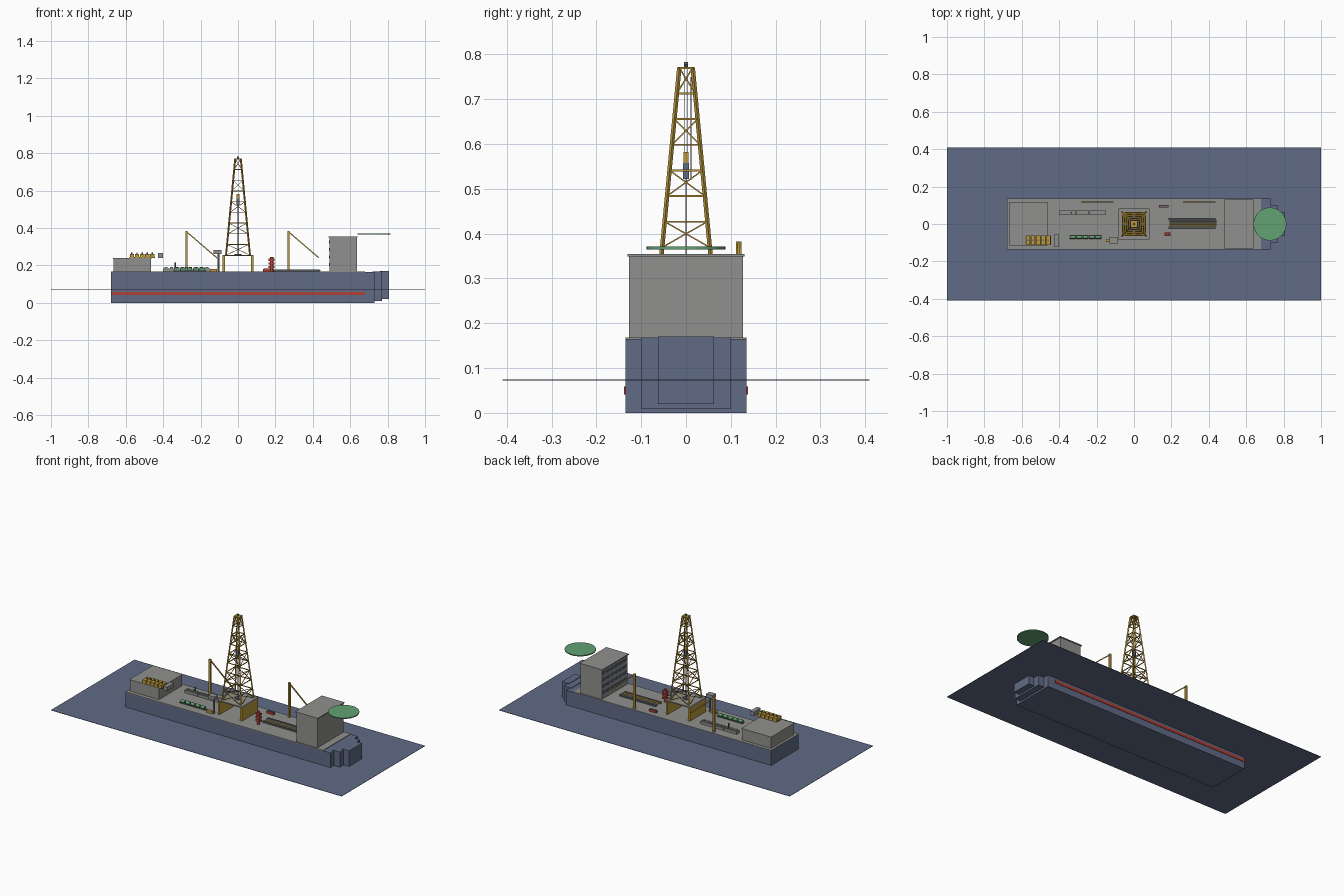
import bpy, math
from mathutils import Vector

if "Cube" in bpy.data.objects:
    bpy.data.objects.remove(bpy.data.objects["Cube"])


def material(name, r, g, b):
    m = bpy.data.materials.new(name)
    m.diffuse_color = (r, g, b, 1)
    m.use_nodes = True
    m.node_tree.nodes["Principled BSDF"].inputs["Base Color"].default_value = m.diffuse_color
    return m


BLUE = material("slate blue", 0.115, 0.145, 0.235)
GREY = material("deck grey", 0.28, 0.28, 0.27)
RED = material("red", 0.42, 0.05, 0.035)
GREEN = material("helideck green", 0.125, 0.36, 0.17)
YELLOW = material("safety yellow", 0.50, 0.32, 0.045)
DARK = material("dark steel", 0.10, 0.105, 0.115)


def mesh_object(name, verts, faces, mat):
    me = bpy.data.meshes.new(name)
    me.from_pydata(verts, [], faces)
    me.materials.append(mat)
    ob = bpy.data.objects.new(name, me)
    bpy.context.collection.objects.link(ob)
    return ob


def box(name, x, y, z, mat):
    """Box from (min, max) pairs."""
    v = [(a, b, c) for a in x for b in y for c in z]
    f = [(0, 1, 3, 2), (4, 6, 7, 5), (0, 4, 5, 1), (2, 3, 7, 6), (0, 2, 6, 4), (1, 5, 7, 3)]
    return mesh_object(name, v, f, mat)


def tube(name, a, b, r, mat, sides=8, smooth=True):
    """Straight cylinder between two points."""
    a, b = Vector(a), Vector(b)
    d = b - a
    bpy.ops.mesh.primitive_cylinder_add(vertices=sides, radius=r, depth=d.length, location=(a + b) / 2)
    ob = bpy.context.object
    ob.name = name
    ob.rotation_euler = d.to_track_quat('Z', 'Y').to_euler()
    ob.data.materials.append(mat)
    if smooth and sides > 6:
        bpy.ops.object.shade_smooth_by_angle()
    return ob


def struts(name, pairs, r, mat):
    """Many square bars in one lattice mesh."""
    verts, faces = [], []
    for a, b in pairs:
        a, b = Vector(a), Vector(b)
        q = (b - a).to_track_quat('Z', 'Y')
        n = len(verts)
        for p in (a, b):
            verts += [p + q @ Vector((sx * r, sy * r, 0)) for sx, sy in ((-1, -1), (1, -1), (1, 1), (-1, 1))]
        faces += [(n + i, n + (i + 1) % 4, n + 4 + (i + 1) % 4, n + 4 + i) for i in range(4)]
        faces += [(n + 3, n + 2, n + 1, n), (n + 4, n + 5, n + 6, n + 7)]
    return mesh_object(name, verts, faces, mat)


DECK = 0.168

# Sea surface and stepped hull
box("sea_surface", (-1, 1), (-0.41, 0.41), (0.072, 0.074), BLUE)
box("hull", (-0.68, 0.73), (-0.135, 0.135), (0, 0.165), BLUE)
box("bow_step_wide", (0.72, 0.77), (-0.10, 0.10), (0.01, 0.168), BLUE)
box("bow_step_narrow", (0.76, 0.808), (-0.063, 0.063), (0.02, 0.171), BLUE)
box("main_deck", (-0.68, 0.68), (-0.135, 0.135), (0.163, DECK), GREY)
for s, side in ((-1, "starboard"), (1, "port")):
    box("hull_stripe_" + side, (-0.68, 0.68), sorted((s * 0.134, s * 0.138)), (0.041, 0.059), RED)

# Accommodation block with window rows and helideck
box("accommodation_block", (0.49, 0.635), (-0.127, 0.127), (DECK, 0.35), GREY)
box("accommodation_roof", (0.485, 0.64), (-0.131, 0.131), (0.349, 0.355), GREY)
for row in range(4):
    for k in range(6):
        y, z = -0.1 + 0.04 * k, 0.198 + 0.04 * row
        box("window", (0.486, 0.491), (y - 0.014, y + 0.014), (z, z + 0.016), BLUE)
tube("helideck", (0.727, 0, 0.365), (0.727, 0, 0.371), 0.088, GREEN, 40)

# Stern machinery house with generators
box("stern_house", (-0.665, -0.465), (-0.112, 0.115), (DECK, 0.235), GREY)
box("stern_house_roof", (-0.667, -0.462), (-0.114, 0.117), (0.234, 0.24), GREY)
for i in range(5):
    x = -0.578 + 0.027 * i
    box("generator", (x, x + 0.023), (-0.112, -0.062), (0.24, 0.262), YELLOW)
    tube("generator_exhaust", (x + 0.011, -0.087, 0.26), (x + 0.011, -0.087, 0.269), 0.004, DARK)
box("generator_skid", (-0.58, -0.445), (-0.11, -0.064), (0.239, 0.244), DARK)
box("switch_room", (-0.428, -0.402), (-0.122, -0.055), (0.24, 0.266), GREY)

# Drill floor on two side walls
for s in (-1, 1):
    box("substructure_wall", sorted((s * 0.07, s * 0.083)), (-0.08, 0.08), (DECK, 0.252), YELLOW)
box("drill_floor", (-0.083, 0.083), (-0.082, 0.082), (0.25, 0.257), GREY)
tube("rotary_table", (0, 0, 0.256), (0, 0, 0.262), 0.018, DARK, 16)

# Derrick: tapering legs, ring girts and crosses in alternate bays
Z0, Z1, BAYS = 0.255, 0.77, 9


def corner(i, level):
    t = level / BAYS
    h = 0.064 + (0.015 - 0.064) * t
    sx, sy = ((-1, -1), (1, -1), (1, 1), (-1, 1))[i % 4]
    return (sx * h, sy * h, Z0 + (Z1 - Z0) * t)


struts("derrick_legs", [(corner(i, 0), corner(i, BAYS)) for i in range(4)], 0.0035, YELLOW)
struts("derrick_girts", [(corner(i, k), corner(i + 1, k)) for k in range(BAYS + 1) for i in range(4)], 0.002, YELLOW)
cross = []
for k in range(0, BAYS, 2):
    for i in range(4):
        cross += [(corner(i, k), corner(i + 1, k + 1)), (corner(i + 1, k), corner(i, k + 1))]
struts("derrick_braces", cross, 0.0015, YELLOW)
box("crown_platform", (-0.018, 0.018), (-0.018, 0.018), (0.767, 0.772), YELLOW)
tube("crown_sheave", (0, -0.004, 0.777), (0, 0.004, 0.777), 0.006, DARK, 12)

# Hoisting gear inside the derrick
box("travelling_block", (-0.007, 0.007), (-0.006, 0.006), (0.558, 0.582), YELLOW)
box("top_drive", (-0.009, 0.009), (-0.007, 0.007), (0.522, 0.558), BLUE)
tube("drill_string", (0, 0, 0.257), (0, 0, 0.522), 0.0015, DARK)
for y in (-0.004, 0.004):
    tube("hoist_line", (0, y, 0.58), (0, y, 0.77), 0.0008, DARK, 6)
tube("guide_rail", (0, 0.011, 0.52), (0, 0.011, 0.75), 0.0015, DARK, 6)

# Driller's cabin on a post and winch
box("driller_cabin", (-0.132, -0.088), (-0.105, -0.07), (0.262, 0.282), GREY)
tube("cabin_post", (-0.104, -0.088, DECK), (-0.104, -0.088, 0.262), 0.005, GREY)
box("winch", (-0.15, -0.112), (-0.097, -0.081), (DECK, 0.182), YELLOW)

# Deck cranes
for x in (-0.275, 0.27):
    box("crane_post", (x - 0.006, x + 0.006), (0.112, 0.124), (DECK, 0.383), YELLOW)
    struts("crane_boom", [((x, 0.118, 0.38), (x + 0.163, 0.118, 0.24))], 0.003, YELLOW)

# Pipe racks and pipes
for y in (0.027, -0.02):
    box("pipe_rack_beam", (0.185, 0.435), (y - 0.006, y + 0.006), (DECK, 0.177), DARK)
for k in range(4):
    y = -0.011 + 0.0095 * k
    tube("drill_pipe", (0.19, y, 0.173), (0.44, y, 0.173), 0.003, YELLOW if k < 2 else GREY)

# Blowout preventer stack
tube("preventer_body", (0.18, -0.055, DECK), (0.18, -0.055, 0.246), 0.009, RED, 12)
for z in (0.185, 0.205, 0.225):
    box("preventer_ram", (0.164, 0.196), (-0.064, -0.046), (z, z + 0.011), RED)

# Remote vehicle on deck
box("vehicle_frame", (0.134, 0.184), (0.089, 0.102), (DECK, 0.181), RED)
box("vehicle_top", (0.138, 0.18), (0.091, 0.1), (0.18, 0.184), BLUE)

# Mud pumps
box("pump_skid", (-0.345, -0.17), (-0.08, -0.06), (DECK, 0.172), DARK)
for i in range(5):
    x = -0.341 + 0.034 * i
    tube("mud_pump", (x, -0.07, 0.179), (x + 0.028, -0.07, 0.179), 0.009, GREEN, 12)

# Mud treatment tanks with shakers
for x0, x1 in ((-0.40, -0.312), (-0.309, -0.244), (-0.241, -0.15)):
    box("mud_tank", (x0, x1), (0.047, 0.073), (DECK, 0.184), GREY)
    for k in range(3):
        x = x0 + (x1 - x0) * (k + 0.5) / 3
        box("shaker", (x - 0.008, x + 0.008), (0.052, 0.068), (0.184, 0.191), GREY)
tube("degasser", (-0.335, 0.06, 0.184), (-0.335, 0.06, 0.216), 0.004, DARK)
